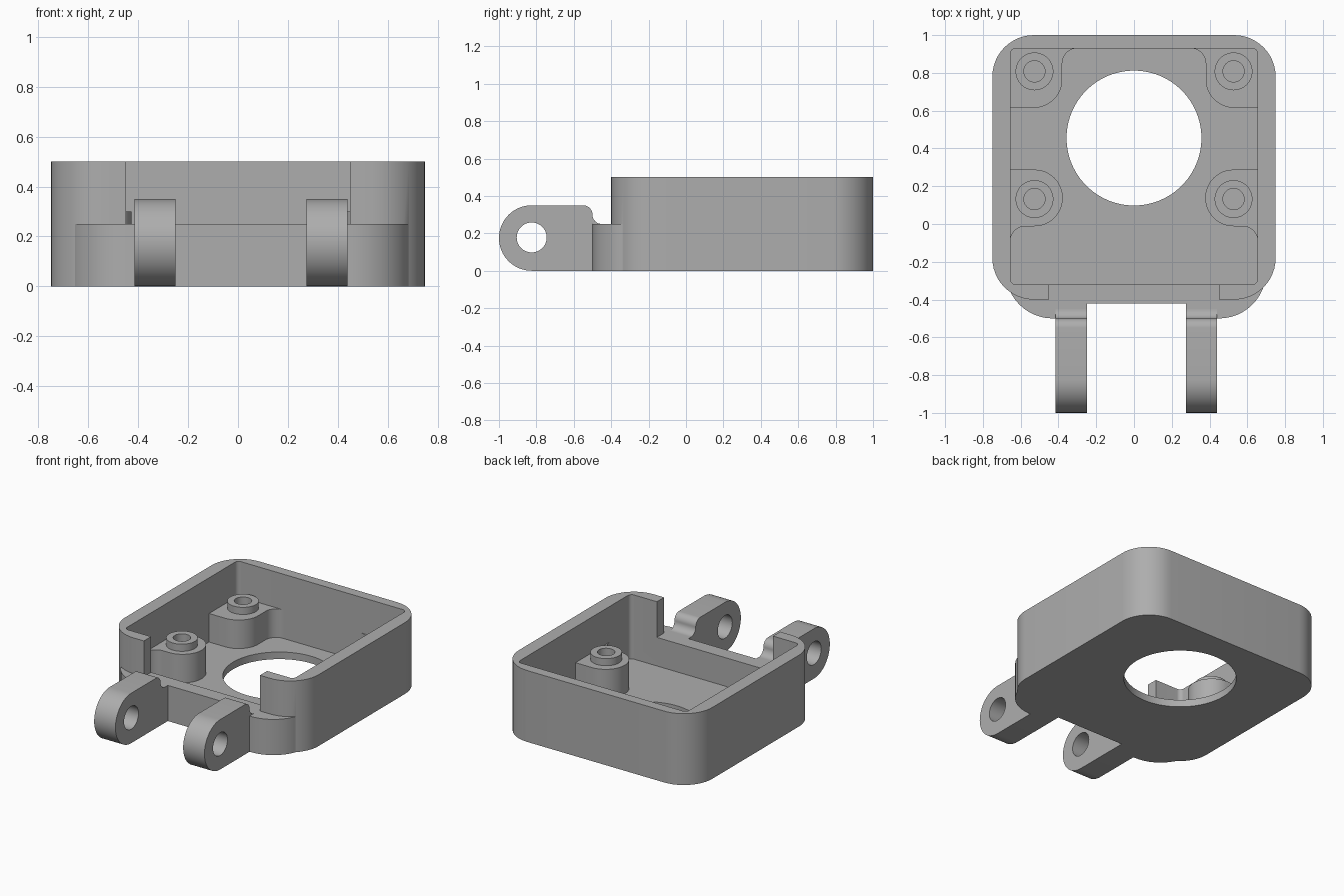
import bpy, bmesh
from math import cos, sin, radians

old = bpy.data.objects.get("Cube")
if old:
    bpy.data.objects.remove(old, do_unlink=True)

grey = bpy.data.materials.new("plain grey")
grey.use_nodes = True
COLOUR = (0.42, 0.42, 0.42, 1)
grey.diffuse_color = COLOUR
grey.node_tree.nodes["Principled BSDF"].inputs["Base Color"].default_value = COLOUR


def arc(cx, cy, r, a, b, n=12):
    """Points along an arc from angle a to angle b, in degrees."""
    angles = [radians(a + (b - a) * i / n) for i in range(n + 1)]
    return [(cx + r * cos(t), cy + r * sin(t)) for t in angles]


def circle(cx, cy, r, n=64):
    return arc(cx, cy, r, 0, 360, n)[:-1]


def rect(x0, x1, y0, y1, r=0):
    if not r:
        return [(x0, y0), (x1, y0), (x1, y1), (x0, y1)]
    return (arc(x1 - r, y1 - r, r, 0, 90) + arc(x0 + r, y1 - r, r, 90, 180)
            + arc(x0 + r, y0 + r, r, 180, 270) + arc(x1 - r, y0 + r, r, 270, 360))


def prism(name, outline, low, high, axis="z"):
    """Extrude an outline along z, or a (y, z) outline along x."""
    place = (lambda p: (p[0], p[1], low)) if axis == "z" else (lambda p: (low, p[0], p[1]))
    bm = bmesh.new()
    face = bm.faces.new([bm.verts.new(place(p)) for p in outline])
    moved = bmesh.ops.extrude_face_region(bm, geom=[face])["geom"]
    d = high - low
    bmesh.ops.translate(bm, verts=[v for v in moved if isinstance(v, bmesh.types.BMVert)],
                        vec=(0, 0, d) if axis == "z" else (d, 0, 0))
    bmesh.ops.recalc_face_normals(bm, faces=bm.faces)
    mesh = bpy.data.meshes.new(name)
    bm.to_mesh(mesh)
    bm.free()
    mesh.materials.append(grey)
    obj = bpy.data.objects.new(name, mesh)
    bpy.context.collection.objects.link(obj)
    return obj


def combine(obj, tool, operation="DIFFERENCE"):
    """Apply a boolean and discard the tool."""
    mod = obj.modifiers.new("cut", "BOOLEAN")
    mod.operation, mod.object, mod.solver = operation, tool, "EXACT"
    graph = bpy.context.evaluated_depsgraph_get()
    mesh = bpy.data.meshes.new_from_object(obj.evaluated_get(graph))
    obj.modifiers.clear()
    obj.data = mesh
    bpy.data.objects.remove(tool, do_unlink=True)


# Open tray with a low front step, a front opening and a round floor hole
tray = prism("tray", rect(-0.75, 0.75, -0.4, 1, 0.22), 0, 0.5)
combine(tray, prism("opening", rect(-0.45, 0.45, -0.5, -0.2), 0.25, 0.6))
combine(tray, prism("step", rect(-0.68, 0.7, -0.5, 0.1, 0.25), 0, 0.25), "UNION")
combine(tray, prism("cavity", rect(-0.655, 0.655, -0.32, 0.93, 0.03), 0.05, 0.6))
combine(tray, prism("notch", rect(-0.25, 0.275, -0.6, -0.42), -0.1, 0.3))
combine(tray, prism("floor_hole", circle(0, 0.455, 0.357, 96), -0.1, 0.2))
parts = [tray]

# Hinge ears with a rounded end and a pin hole
ear = ([(-0.5, 0), (-0.5, 0.25), (-0.45, 0.25)] + arc(-0.45, 0.3, 0.05, 270, 180)
       + arc(-0.55, 0.3, 0.05, 0, 90) + arc(-0.825, 0.175, 0.175, 90, 270, 32))
for name, x0, x1 in (("right_hinge", -0.415, -0.25), ("left_hinge", 0.275, 0.44)):
    hinge = prism(name, ear, x0, x1, "x")
    combine(hinge, prism("pin_hole", circle(-0.825, 0.178, 0.08), x0 - 0.1, x1 + 0.1, "x"))
    parts.append(hinge)

# Mounting pads blended into the walls, each with a hollow boss on top
back_pad = ([(0.66, 0.615)] + arc(0.53, 0.765, 0.15, 270, 180)
            + arc(0.3, 0.85, 0.08, 0, 90) + [(0.3, 0.935), (0.66, 0.935)])
front_pad = ([(0.66, 0.288)] + arc(0.527, 0.138, 0.15, 90, 270, 24)
             + arc(0.575, -0.092, 0.08, 90, 0) + [(0.66, -0.092)])
for side, s in (("left", 1), ("right", -1)):
    for end, outline, y in (("back", back_pad, 0.808), ("front", front_pad, 0.132)):
        pad = prism(f"{end}_{side}_pad", [(s * px, py) for px, py in outline], 0.045, 0.25)
        boss = prism(f"{end}_{side}_boss", circle(s * 0.527, y, 0.1), 0.25, 0.3)
        for obj in (pad, boss):
            combine(obj, prism("screw_hole", circle(s * 0.527, y, 0.056, 48), 0, 0.4))
            parts.append(obj)

# Smooth the curved walls, keep the edges sharp
bpy.ops.object.select_all(action="DESELECT")
for obj in parts:
    obj.select_set(True)
bpy.context.view_layer.objects.active = tray
bpy.ops.object.shade_smooth_by_angle(angle=radians(30))
